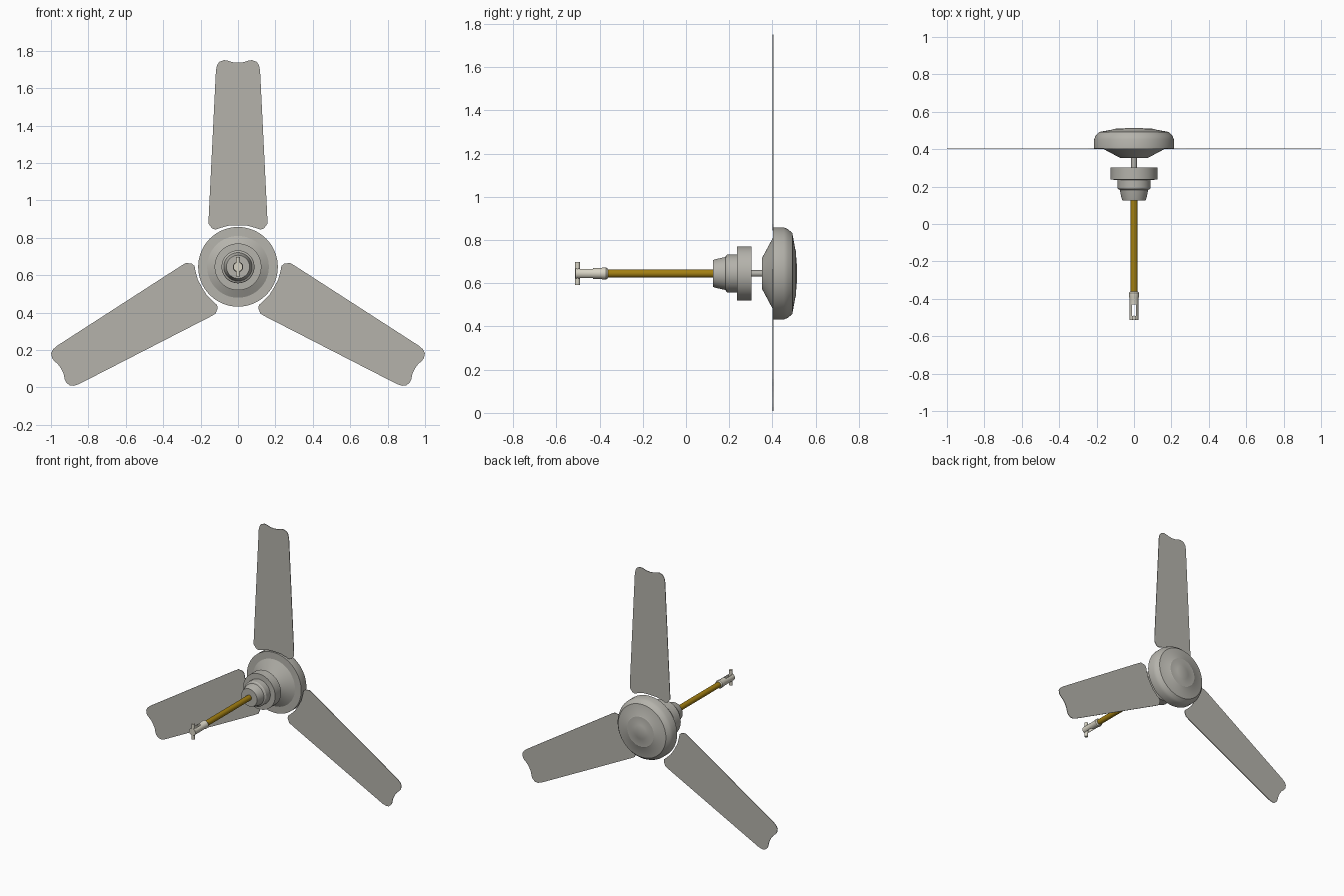
import bpy, bmesh, math
from mathutils import Matrix, Vector

if "Cube" in bpy.data.objects:
    bpy.data.objects.remove(bpy.data.objects["Cube"])

CZ = 0.645  # height of the fan axis, which runs along y


def material(name, rgb):
    m = bpy.data.materials.new(name)
    m.diffuse_color = (*rgb, 1)
    m.use_nodes = True
    m.node_tree.nodes["Principled BSDF"].inputs["Base Color"].default_value = m.diffuse_color
    return m


GREY = material("warm grey metal", (0.46, 0.45, 0.41))
BRASS = material("brass rod", (0.36, 0.21, 0.006))
CREAM = material("pale cream metal", (0.68, 0.65, 0.55))


def finish(name, bm, mat, smooth=True):
    bmesh.ops.recalc_face_normals(bm, faces=bm.faces)
    me = bpy.data.meshes.new(name)
    bm.to_mesh(me)
    bm.free()
    me.materials.append(mat)
    ob = bpy.data.objects.new(name, me)
    bpy.context.collection.objects.link(ob)
    if smooth:
        bpy.ops.object.select_all(action='DESELECT')
        bpy.context.view_layer.objects.active = ob
        ob.select_set(True)
        bpy.ops.object.shade_smooth_by_angle(angle=math.radians(25))
    return ob


def lathe(name, profile, mat, n=64):
    """Spin (radius, y) points around the fan axis."""
    bm = bmesh.new()
    rings = [[bm.verts.new((r * math.cos(2 * math.pi * i / n), y,
                            CZ + r * math.sin(2 * math.pi * i / n)))
              for i in range(n)] for r, y in profile]
    for a, b in zip(rings, rings[1:]):
        for i in range(n):
            j = (i + 1) % n
            bm.faces.new((a[i], a[j], b[j], b[i]))
    bm.faces.new(rings[0])
    bm.faces.new(rings[-1])
    return finish(name, bm, mat)


def box(name, centre, size, mat):
    bm = bmesh.new()
    bmesh.ops.create_cube(bm, size=1)
    for v in bm.verts:
        v.co = Vector(c + s * k for c, s, k in zip(centre, size, v.co))
    return finish(name, bm, mat, False)


# motor housing with stepped rear cap
lathe("motor_housing", [(0.072, 0.352), (0.165, 0.402), (0.213, 0.403), (0.213, 0.453),
                        (0.205, 0.472), (0.187, 0.492), (0.11, 0.506), (0.105, 0.509),
                        (0.05, 0.511), (0.045, 0.513)], GREY)
# motor shaft and stepped canopy
lathe("motor_shaft", [(0.015, 0.29), (0.015, 0.36)], GREY, 32)
lathe("canopy", [(0.062, 0.125), (0.067, 0.14), (0.076, 0.182), (0.084, 0.186),
                 (0.088, 0.192), (0.088, 0.236), (0.125, 0.237), (0.125, 0.303)], GREY)
# down rod
lathe("down_rod", [(0.019, -0.39), (0.019, 0.13)], BRASS, 32)

# hanger clevis: turned sleeve with a slot through it
clevis = lathe("hanger_clevis", [(0.025, -0.512), (0.025, -0.395), (0.028, -0.385),
                                 (0.028, -0.37), (0.022, -0.362)], CREAM, 32)
slot = box("slot_cutter", (0, -0.462, CZ), (0.024, 0.062, 0.2), CREAM)
slot.hide_render = True
slot.hide_set(True)
cut = clevis.modifiers.new("slot", 'BOOLEAN')
cut.operation = 'DIFFERENCE'
cut.object = slot
cut.solver = 'EXACT'

# cross pin through the clevis end
bm = bmesh.new()
bmesh.ops.create_cone(bm, cap_ends=True, segments=24, radius1=0.012, radius2=0.012, depth=0.106,
                      matrix=Matrix.Translation((0, -0.502, CZ)))
finish("hanger_pin", bm, CREAM)

# blades: half outline (sideways, distance from axis), mirrored and repeated
half = [(0, 0.222), (0.05, 0.22), (0.095, 0.208), (0.12, 0.199), (0.138, 0.205), (0.157, 0.23),
        (0.157, 0.26), (0.118, 1.05), (0.112, 1.078), (0.1, 1.096), (0.075, 1.105),
        (0.058, 1.103), (0.03, 1.094), (0, 1.091)]
outline = half + [(-x, r) for x, r in half[-2:0:-1]]
for k, label in enumerate(("top", "left", "right")):
    bm = bmesh.new()
    a = 2 * math.pi * k / 3
    c, s = math.cos(a), math.sin(a)
    face = bm.faces.new([bm.verts.new((x * c - r * s, 0.4, CZ + x * s + r * c))
                         for x, r in outline])
    ext = bmesh.ops.extrude_face_region(bm, geom=[face])
    bmesh.ops.translate(bm, vec=(0, 0.004, 0),
                        verts=[g for g in ext['geom'] if isinstance(g, bmesh.types.BMVert)])
    finish(f"{label}_blade", bm, GREY, False)
